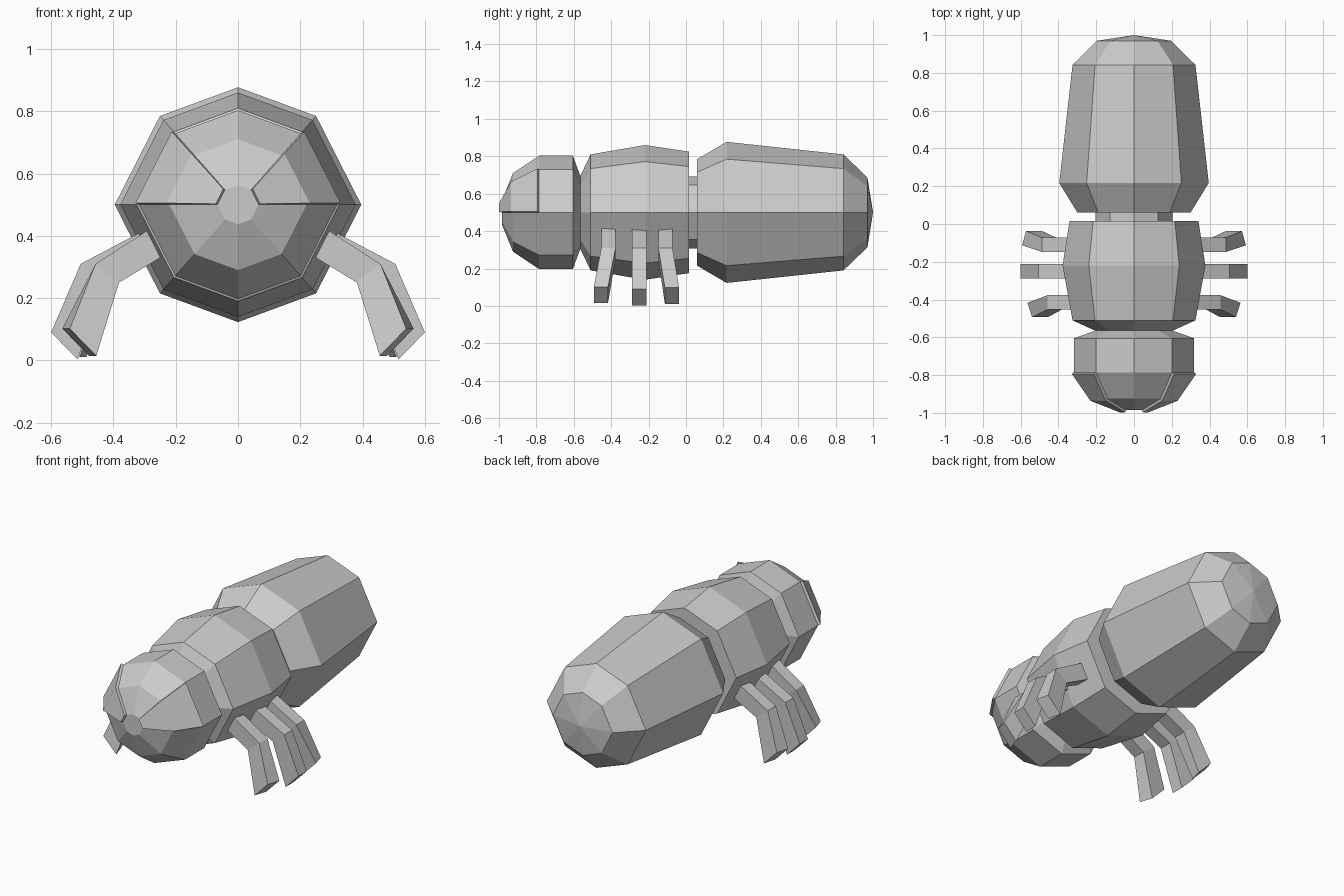
import bpy
import bmesh

cube = bpy.data.objects.get("Cube")
if cube:
    bpy.data.objects.remove(cube, do_unlink=True)

grey = bpy.data.materials.new("plain_grey")
grey.use_nodes = True
COLOUR = (0.6, 0.6, 0.6, 1)
grey.diffuse_color = COLOUR
grey.node_tree.nodes["Principled BSDF"].inputs["Base Color"].default_value = COLOUR

AXIS_Z = 0.5
# Slightly stretched octagon, from the top round towards +x
QUARTER = [(0, 1), (0.665, 0.755), (1.05, 0)]
OCTAGON = QUARTER + [(0.665, -0.755), (0, -1), (-0.665, -0.755), (-1.05, 0), (-0.665, 0.755)]


def place(corner, y, r):
    return (corner[0] * r, y, AXIS_Z + corner[1] * r)


def finish(name, bm, mirrored=False, recalc=True):
    if recalc:
        bmesh.ops.recalc_face_normals(bm, faces=bm.faces)
    mesh = bpy.data.meshes.new(name)
    bm.to_mesh(mesh)
    bm.free()
    mesh.materials.append(grey)
    obj = bpy.data.objects.new(name, mesh)
    bpy.context.collection.objects.link(obj)
    if mirrored:
        obj.modifiers.new("Mirror", 'MIRROR').use_mirror_merge = False
    return obj


def loft(bm, rings, closed=True):
    """Skin a list of point rings with quads."""
    rows = [[bm.verts.new(p) for p in ring] for ring in rings]
    n = len(rows[0])
    for a, b in zip(rows, rows[1:]):
        for i in range(n if closed else n - 1):
            j = (i + 1) % n
            bm.faces.new((a[i], a[j], b[j], b[i]))
    return rows


def segment(name, profile, tip=None):
    """Octagonal body part along y from (y, radius) pairs."""
    bm = bmesh.new()
    rows = loft(bm, [[place(c, y, r) for c in OCTAGON] for y, r in profile])
    bm.faces.new(rows[0])
    if tip is None:
        bm.faces.new(rows[-1])
    else:
        point = bm.verts.new((0, tip, AXIS_Z))
        for i in range(8):
            bm.faces.new((rows[-1][i], rows[-1][(i + 1) % 8], point))
    return finish(name, bm)


# Body
segment("head", [(-0.985, 0.063), (-0.925, 0.21), (-0.785, 0.303), (-0.605, 0.303), (-0.565, 0.195)])
segment("thorax", [(-0.565, 0.195), (-0.51, 0.31), (-0.22, 0.36), (0.015, 0.325)])
segment("waist", [(0.005, 0.193), (0.065, 0.193)])
segment("abdomen", [(0.06, 0.285), (0.217, 0.377), (0.842, 0.31), (0.97, 0.187)], tip=1.0)

# Eyes: raised panels over the upper sides of the head
bm = bmesh.new()
loft(bm, [[place(c, y, r) for c in QUARTER[1:]]
          for y, r in [(-0.985, 0.063), (-0.925, 0.21), (-0.785, 0.303)]], closed=False)
bm.normal_update()
if sum(f.normal.x for f in bm.faces) < 0:
    bmesh.ops.reverse_faces(bm, faces=bm.faces)
eyes = finish("eyes", bm, recalc=False)
shell = eyes.modifiers.new("Shell", 'SOLIDIFY')
shell.thickness = 0.015
shell.offset = 1
shell.use_even_offset = True
eyes.modifiers.new("Mirror", 'MIRROR').use_mirror_merge = False

# Legs: bent square bars, outer and inner (x, z) at hip, knee and foot
LEG = [((0.24, 0.45), (0.2, 0.36)),
       ((0.505, 0.31), (0.43, 0.25)),
       ((0.6, 0.09), (0.515, 0.003))]


def leg(name, y, shift, swing, lift):
    bm = bmesh.new()
    rings = []
    for k, (outer, inner) in enumerate(LEG):
        dx = shift if k else 0
        dy = swing if k == 2 else 0
        dz = lift if k == 2 else 0
        twist = -0.3 * swing if k == 2 else 0
        rings.append([(px + dx + side * twist, y + dy + side * 0.038, pz + dz)
                      for (px, pz), side in
                      ((outer, -1), (outer, 1), (inner, 1), (inner, -1))])
    rows = loft(bm, rings)
    bm.faces.new(rows[0])
    bm.faces.new(rows[-1])
    finish(name, bm, mirrored=True)


leg("front_legs", -0.415, -0.048, -0.04, 0.012)
leg("middle_legs", -0.25, 0, 0, 0)
leg("rear_legs", -0.11, -0.018, 0.035, 0.008)
